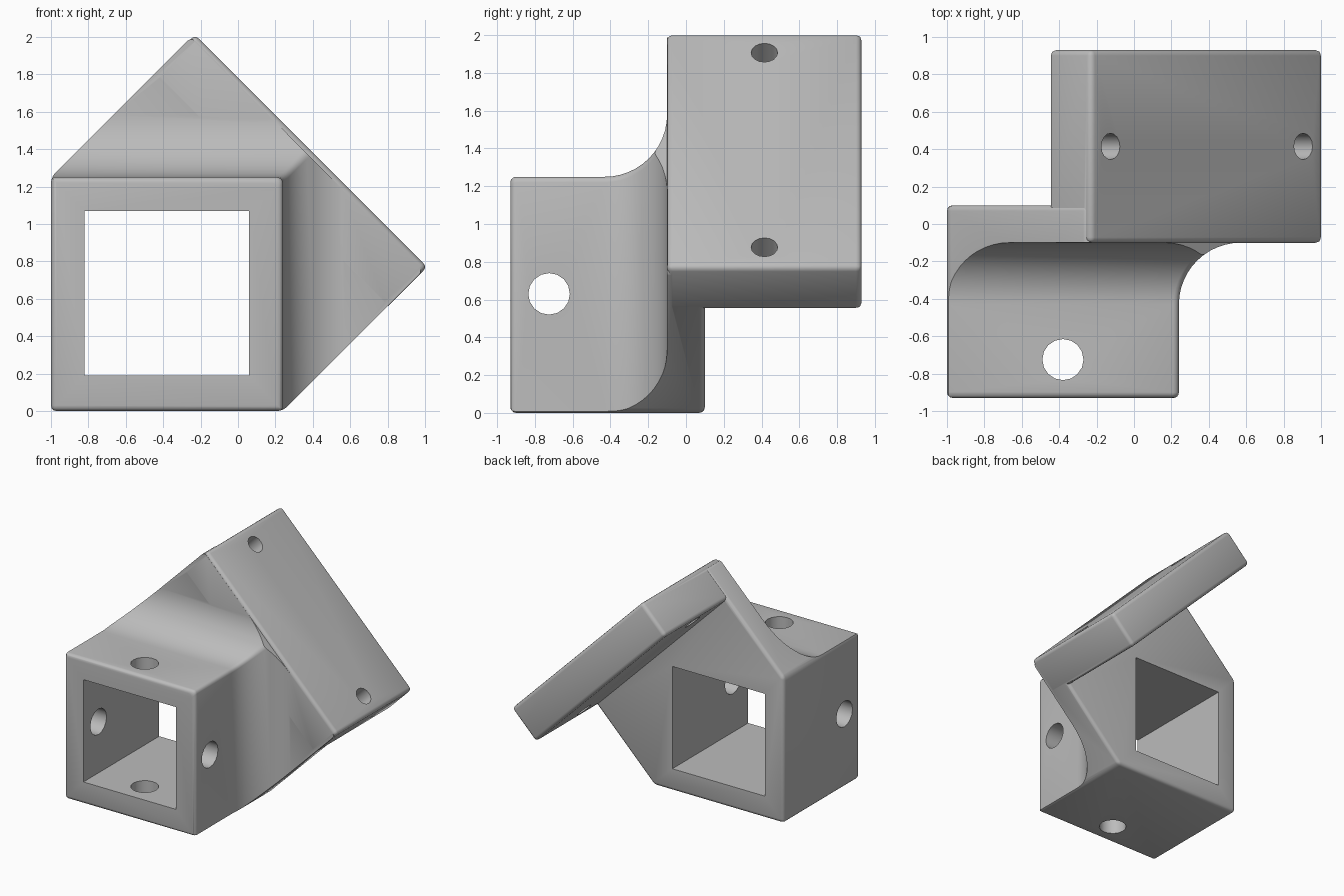
import bpy, bmesh, math
from mathutils import Matrix, Vector

if "Cube" in bpy.data.objects:
    bpy.data.objects.remove(bpy.data.objects["Cube"])

FRONT, BACK, WEB = -0.93, 0.93, 0.1   # ends of the tube and plate, half web depth
RIGHT, TOP = 0.24, 1.25               # outer tube faces
FLARE, ROUND = 0.33, 0.03             # big fillet and small edge rounding


def loft(name, rings):
    """Skin a closed solid through rings of equal length."""
    bm = bmesh.new()
    loops = [[bm.verts.new(p) for p in ring] for ring in rings]
    n = len(loops[0])
    for a, b in zip(loops, loops[1:]):
        for i in range(n):
            j = (i + 1) % n
            bm.faces.new((a[i], a[j], b[j], b[i]))
    bm.faces.new(loops[0])
    bm.faces.new(loops[-1])
    bmesh.ops.recalc_face_normals(bm, faces=bm.faces)
    mesh = bpy.data.meshes.new(name)
    bm.to_mesh(mesh)
    bm.free()
    obj = bpy.data.objects.new(name, mesh)
    bpy.context.collection.objects.link(obj)
    return obj


def prism(name, outline, y0, y1):
    return loft(name, [[(x, y, z) for x, z in outline] for y in (y0, y1)])


def apply(obj, mod):
    bpy.context.view_layer.objects.active = obj
    bpy.ops.object.modifier_apply(modifier=mod.name)


def soften(obj):
    mod = obj.modifiers.new("rounding", 'BEVEL')
    mod.width, mod.segments = ROUND, 3
    mod.limit_method, mod.angle_limit = 'ANGLE', math.radians(30)
    apply(obj, mod)


def combine(obj, other, operation):
    mod = obj.modifiers.new("combine", 'BOOLEAN')
    mod.operation, mod.object, mod.solver = operation, other, 'EXACT'
    apply(obj, mod)
    bpy.data.objects.remove(other)


def drill(obj, centre, axis, radius, length):
    bm = bmesh.new()
    turn = Vector((0, 0, 1)).rotation_difference(Vector(axis)).to_matrix().to_4x4()
    bmesh.ops.create_cone(bm, cap_ends=True, segments=16, radius1=radius, radius2=radius,
                          depth=length, matrix=Matrix.Translation(centre) @ turn)
    mesh = bpy.data.meshes.new("drill")
    bm.to_mesh(mesh)
    bm.free()
    cutter = bpy.data.objects.new("drill", mesh)
    bpy.context.collection.objects.link(cutter)
    cutter.hide_render = True
    combine(obj, cutter, 'DIFFERENCE')


# Five-sided block that bounds the tube and the web
gap = 0.01
bracket = prism("angled_tube_bracket", [(-1, 0), (RIGHT, 0), (1 - gap, 0.76 - gap),
                (-0.24 - gap, 2.01 - gap), (-1, TOP)], FRONT, WEB)
soften(bracket)

# Flared envelope: rounded front rim, straight tube, then a fillet opening into the web
sections = [(FRONT - 0.02, -0.05)]
for i in range(5):
    a = i / 4 * math.pi / 2
    sections.append((FRONT + ROUND * (1 - math.cos(a)), ROUND * (math.sin(a) - 1)))
for i in range(13):
    a = i / 12 * math.pi / 2
    sections.append((-WEB - FLARE * (1 - math.sin(a)), FLARE * (1 - math.cos(a))))
sections += [(-WEB, 2), (0.5, 2)]
rings = []
for y, d in sections:
    ring = [(-2, y, -1), (RIGHT + d, y, -1)]
    for i in range(4):
        a = i / 3 * math.pi / 2
        ring.append((RIGHT + d - ROUND * (1 - math.cos(a)), y,
                     TOP + d - ROUND * (1 - math.sin(a))))
    ring.append((-2, y, TOP + d))
    rings.append(ring)
combine(bracket, loft("flared_envelope", rings), 'INTERSECT')

# Slanted mounting plate
plate = prism("mounting_plate", [(-0.23, 2.012), (1.012, 0.77), (0.785, 0.543),
              (-0.457, 1.785)], -WEB - 0.001, BACK)
soften(plate)
combine(bracket, plate, 'UNION')

# Square bore and the screw holes
combine(bracket, prism("bore", [(-0.82, 0.19), (0.06, 0.19), (0.06, 1.07), (-0.82, 1.07)],
                       -2, 2), 'DIFFERENCE')
drill(bracket, (-0.38, -0.725, 0.6), (0, 0, 1), 0.11, 3)
drill(bracket, (-0.38, -0.725, 0.63), (1, 0, 0), 0.11, 3)
for x, z in ((-0.125, 1.907), (0.905, 0.877)):
    drill(bracket, (x, 0.415, z), (1, 0, 1), 0.07, 1)

# Grey plastic
grey = bpy.data.materials.new("grey")
grey.use_nodes = True
colour = (0.5, 0.5, 0.5, 1)
grey.diffuse_color = colour
grey.node_tree.nodes["Principled BSDF"].inputs["Base Color"].default_value = colour
bracket.data.materials.clear()
bracket.data.materials.append(grey)
for face in bracket.data.polygons:
    face.material_index = 0

bpy.ops.object.select_all(action='DESELECT')
bracket.select_set(True)
bpy.context.view_layer.objects.active = bracket
bpy.ops.object.shade_smooth_by_angle(angle=math.radians(32))
